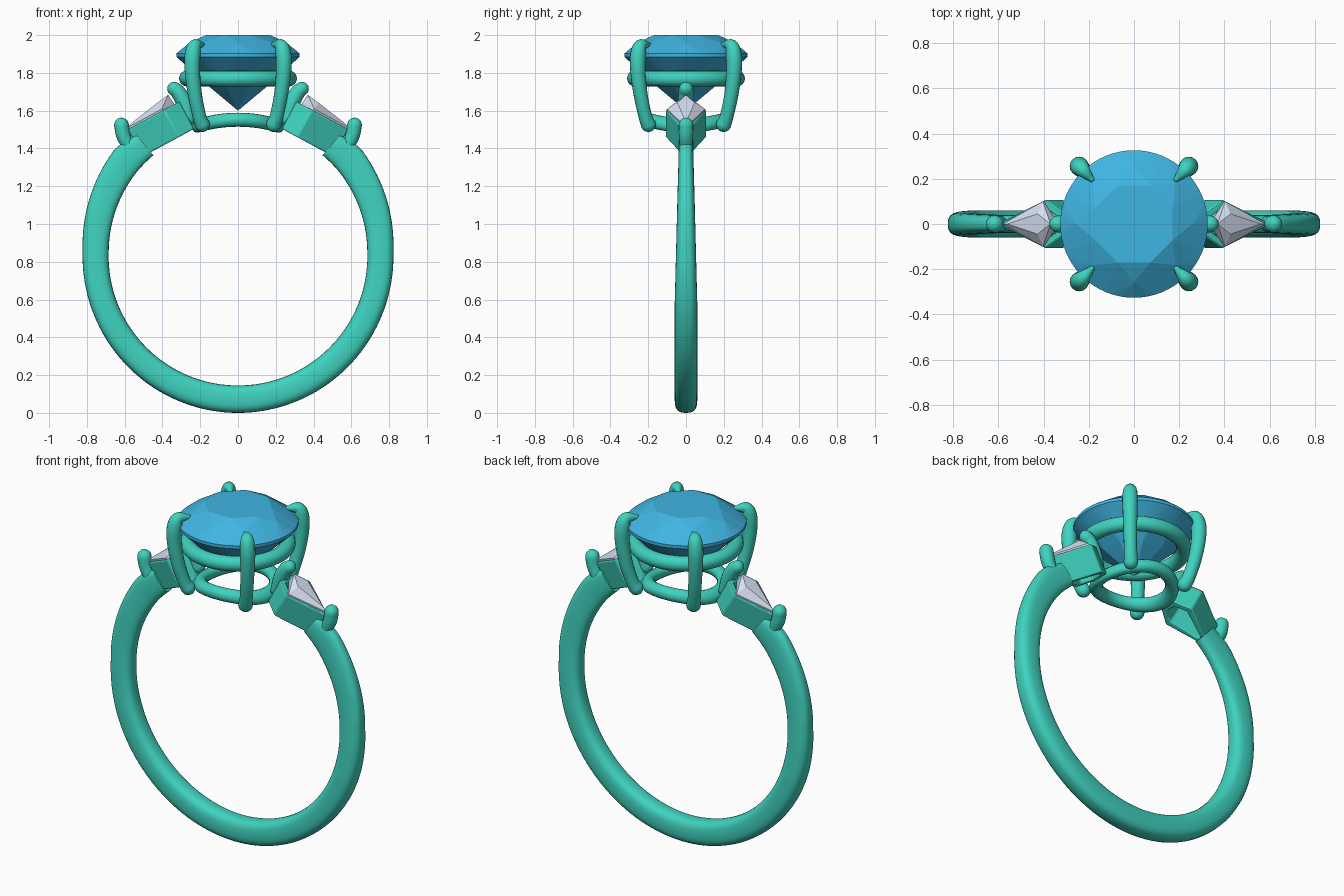
import bpy, bmesh
from math import sin, cos, pi, radians, asin, degrees, sqrt, copysign
from mathutils import Vector as V

if "Cube" in bpy.data.objects:
    bpy.data.objects.remove(bpy.data.objects["Cube"])

CZ = 0.83          # centre height of the finger hole
FINGER = 0.685     # finger hole radius


def material(name, rgb):
    m = bpy.data.materials.new(name)
    m.diffuse_color = (*rgb, 1)
    m.use_nodes = True
    m.node_tree.nodes["Principled BSDF"].inputs["Base Color"].default_value = m.diffuse_color
    return m


GREEN = material("green_metal", (0.05, 0.65, 0.52))
BLUE = material("blue_stone", (0.05, 0.46, 0.76))
PALE = material("pale_stone", (0.67, 0.74, 0.88))


def finish(name, bm, mat, angle=None):
    bmesh.ops.recalc_face_normals(bm, faces=bm.faces)
    me = bpy.data.meshes.new(name)
    bm.to_mesh(me)
    bm.free()
    me.materials.append(mat)
    if angle:
        me.shade_smooth()
        me.set_sharp_from_angle(angle=radians(angle))
    ob = bpy.data.objects.new(name, me)
    bpy.context.collection.objects.link(ob)
    return ob


def loft(name, rings, mat, closed=False, angle=50):
    """Skin a list of equal-length point rings."""
    bm = bmesh.new()
    vs = [[bm.verts.new(p) for p in r] for r in rings]
    n = len(vs[0])
    for i in range(len(vs) if closed else len(vs) - 1):
        a, b = vs[i], vs[(i + 1) % len(vs)]
        for j in range(n):
            k = (j + 1) % n
            bm.faces.new((a[j], a[k], b[k], b[j]))
    if not closed:
        bm.faces.new(vs[0])
        bm.faces.new(vs[-1])
    return finish(name, bm, mat, angle)


def hull(name, pts, mat):
    bm = bmesh.new()
    for p in pts:
        bm.verts.new(p)
    bmesh.ops.convex_hull(bm, input=bm.verts[:])
    bmesh.ops.dissolve_limit(bm, angle_limit=radians(0.5), verts=bm.verts[:], edges=bm.edges[:])
    return finish(name, bm, mat)


def claw(name, path, heading, steps=6, sides=16):
    """Round-ended tapering wire; path holds (out, height, radius) in the vertical plane at heading."""
    P = [V(p) for p in path]
    P = [2 * P[0] - P[1]] + P + [2 * P[-1] - P[-2]]
    pts = []
    for i in range(1, len(P) - 2):
        a, b, c, d = P[i - 1:i + 3]
        for s in range(steps):
            t = s / steps
            pts.append(0.5 * (2 * b + (c - a) * t + (2 * a - 5 * b + 4 * c - d) * t * t
                              + (3 * b - a - 3 * c + d) * t ** 3))
    pts.append(P[-2])
    out, side = V((cos(heading), sin(heading), 0)), V((-sin(heading), cos(heading), 0))
    pos = [out * p.x + V((0, 0, p.y)) for p in pts]
    stations = []
    for i, p in enumerate(pts):
        tan = (pos[min(i + 1, len(pos) - 1)] - pos[max(i - 1, 0)]).normalized()
        stations.append((pos[i], tan, p.z))
    caps = [radians(a) for a in (22, 44, 66, 84)]
    c, t, r = stations[0]
    start = [(c - t * r * sin(a), t, r * cos(a)) for a in reversed(caps)]
    c, t, r = stations[-1]
    end = [(c + t * r * sin(a), t, r * cos(a)) for a in caps]
    rings = []
    for c, t, r in start + stations + end:
        up = t.cross(side)
        rings.append([c + (side * cos(2 * pi * j / sides) + up * sin(2 * pi * j / sides)) * r
                      for j in range(sides)])
    return loft(name, rings, GREEN)


# Band: open hoop, thinner in y and taller towards the shoulders
rings = []
for i in range(113):
    a = radians(50 - 280 * i / 112)
    e = degrees(asin(sin(a)))
    k = min(max((e - 2) / 38, 0), 1)
    outer = 0.823 + 0.040 * k + 0.007 * max(-sin(a), 0) ** 2
    if e > 42:
        outer -= 0.003 * (e - 42)
    inner = FINGER + 0.012 * k
    w = 0.06 - 0.02 * min(max((e + 20) / 60, 0), 1)
    mid, th = (outer + inner) / 2, (outer - inner) / 2
    ring = []
    for j in range(28):
        q = 2 * pi * j / 28
        sr, sy = (copysign(abs(f) ** 0.72, f) for f in (cos(q), sin(q)))
        r = mid + th * sr
        ring.append((r * cos(a), w * sy, CZ + r * sin(a)))
    rings.append(ring)
loft("band", rings, GREEN)


# Gallery ring under the stone, and base ring saddled over the finger hole
def hoop(name, R, tube, height):
    rings = []
    for i in range(64):
        a = 2 * pi * i / 64
        ring = []
        for j in range(16):
            q = 2 * pi * j / 16
            r = R + tube * cos(q)
            x, y = r * cos(a), r * sin(a)
            ring.append((x, y, height(x) + tube * sin(q)))
        rings.append(ring)
    loft(name, rings, GREEN, closed=True)


hoop("gallery_ring", 0.27, 0.042, lambda x: 1.77)
hoop("base_ring", 0.205, 0.037, lambda x: CZ + sqrt(0.722 ** 2 - x * x))


# Centre stone: faceted round brilliant
def circle(n, r, z, phase=0.0):
    return [(r * cos(2 * pi * (i + phase) / n), r * sin(2 * pi * (i + phase) / n), z) for i in range(n)]


hull("centre_stone", circle(8, 0.185, 2.0, 0.5) + circle(8, 0.257, 1.959)
     + circle(64, 0.326, 1.903) + circle(64, 0.326, 1.885)
     + circle(8, 0.165, 1.727, 0.5) + [(0, 0, 1.6)], BLUE)

# Four prongs holding the centre stone
for i, h in enumerate((46.5, 133.5, 226.5, 313.5)):
    claw(f"prong_{i + 1}", [(0.275, 1.527, 0.040), (0.297, 1.57, 0.036), (0.33, 1.68, 0.037),
                            (0.350, 1.80, 0.040), (0.350, 1.89, 0.042), (0.330, 1.945, 0.034),
                            (0.272, 1.950, 0.012)], radians(h))

# Side settings and kite stones, laid out on the sloping shoulder plane
D, N = V((0.88, 0, -0.475)).normalized(), V((0.475, 0, 0.88)).normalized()
ORIGIN = V((0.335, 0, 1.63))
for side, s in (("left", -1), ("right", 1)):
    def place(u, y, n, keep_out=True):
        p = ORIGIN + D * u + N * n + V((0, y, 0))
        q = V((p.x, 0, p.z - CZ))
        if q.length < FINGER + 0.005:
            q = q.normalized() * (FINGER + 0.005)
        return V((q.x * s, p.y, q.z + CZ))

    # Kite stone
    kite = [(0, 0), (0.07, 0.1), (0.273, 0), (0.07, -0.1)]
    pts = [place(u, y, n) for n in (0.0, 0.014) for u, y in kite]
    pts += [place(*p) for p in ((0.005, 0, 0.064), (0.075, 0.045, 0.054),
                                (0.242, 0, 0.026), (0.075, -0.045, 0.054))]
    hull(side + "_kite_stone", pts, PALE)

    # Hollow kite-shaped cup under the stone
    outer = [(-0.03, -0.05), (-0.03, 0.05), (0.062, 0.108), (0.28, 0.012), (0.28, -0.012), (0.062, -0.108)]
    inner = [(0.0, -0.03), (0.0, 0.03), (0.062, 0.07), (0.23, 0.008), (0.23, -0.008), (0.062, -0.07)]
    rings = [[place(u, y, n) for u, y in loop]
             for loop, n in ((outer, 0.004), (outer, -0.16), (inner, -0.16), (inner, 0.004))]
    cup = loft(side + "_cup", rings, GREEN, closed=True, angle=35)
    bev = cup.modifiers.new("soft_edges", 'BEVEL')
    bev.width, bev.segments, bev.limit_method = 0.008, 2, 'ANGLE'

    # Claws at the inner and outer ends of the kite stone
    h = 0 if s > 0 else pi
    claw(side + "_inner_claw", [(0.265, 1.56, 0.042), (0.285, 1.64, 0.042),
                                (0.315, 1.695, 0.040), (0.338, 1.716, 0.037)], h)
    claw(side + "_outer_claw", [(0.585, 1.42, 0.034), (0.607, 1.47, 0.038), (0.617, 1.524, 0.039)], h)
